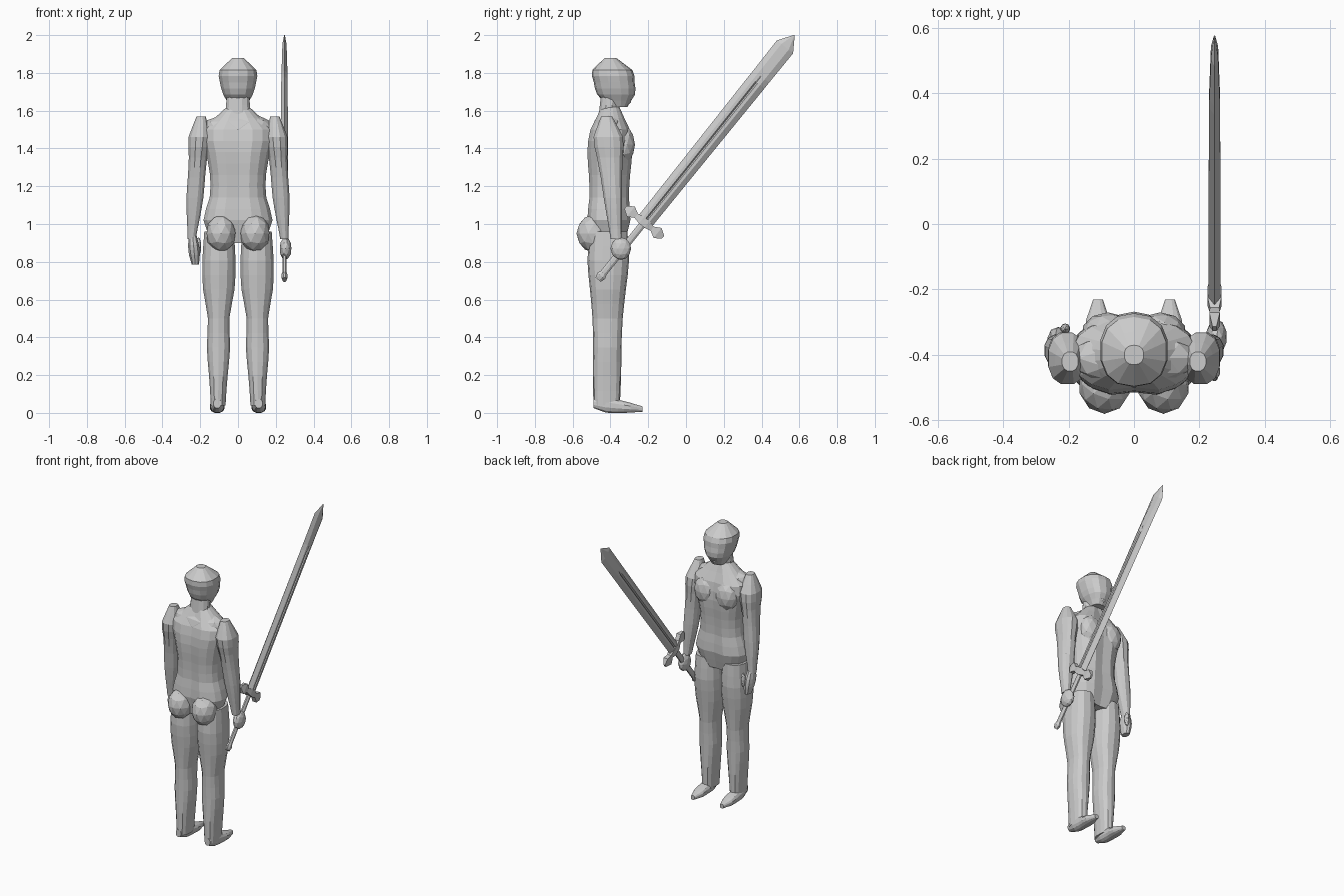
import bpy, bmesh, math
from mathutils import Vector

cube = bpy.data.objects.get("Cube")
if cube:
    bpy.data.objects.remove(cube, do_unlink=True)

grey = bpy.data.materials.new("plain grey")
grey.use_nodes = True
grey.diffuse_color = (.6, .6, .6, 1)
shader = grey.node_tree.nodes["Principled BSDF"]
shader.inputs["Base Color"].default_value = grey.diffuse_color

RIGHTWARD, FORWARD, UPWARD = Vector((1, 0, 0)), Vector((0, 1, 0)), Vector((0, 0, 1))


def finish(name, bm):
    """Turn a bmesh into a grey, flat-shaded object."""
    bmesh.ops.recalc_face_normals(bm, faces=bm.faces)
    mesh = bpy.data.meshes.new(name)
    bm.to_mesh(mesh)
    bm.free()
    mesh.materials.append(grey)
    bpy.context.collection.objects.link(bpy.data.objects.new(name, mesh))


def loft(name, rings):
    """Skin a closed tube through equal-length rings of points."""
    bm = bmesh.new()
    rows = [[bm.verts.new(point) for point in ring] for ring in rings]
    for lower, upper in zip(rows, rows[1:]):
        for i in range(len(lower)):
            bm.faces.new((lower[i - 1], lower[i], upper[i], upper[i - 1]))
    bm.faces.new(rows[0])
    bm.faces.new(rows[-1])
    finish(name, bm)


def sample(values, t):
    """Read a smooth curve through evenly spaced values, t from zero to one."""
    last = len(values) - 1
    i = min(int(t * last), last - 1)
    f = t * last - i
    a, b = values[i], values[i + 1]
    before, after = values[max(i - 1, 0)], values[min(i + 2, last)]
    slope_a, slope_b = (b - before) / 2, (after - a) / 2
    ease = f * f * (3 - 2 * f)
    return (a + (b - a) * ease + slope_a * f * (1 - f) ** 2
            - slope_b * f * f * (1 - f))


def tube(name, start, end, widths, depths, sides=12, steps=2, square=.85,
         across=RIGHTWARD, deep=FORWARD, groove=0):
    """Loft ovals along a line; groove dents the front and back centre lines."""
    start, end = Vector(start), Vector(end)
    count = (len(widths) - 1) * steps
    rings = []
    for k in range(count + 1):
        t = k / count
        w, d = sample(widths, t), sample(depths, t)
        ring = []
        for i in range(sides):
            angle = math.tau * (i + .5) / sides
            c, s = math.cos(angle), math.sin(angle)
            u = math.copysign(abs(c) ** square, c)
            v = math.copysign(abs(s) ** square, s)
            v *= 1 - groove * max(0, 1 - abs(u) * 4)
            ring.append(start.lerp(end, t) + across * w * u + deep * d * v)
        rings.append(ring)
    loft(name, rings)


def blob(name, centre, radii):
    """Faceted ellipsoid."""
    bm = bmesh.new()
    bmesh.ops.create_icosphere(bm, subdivisions=2, radius=1)
    bmesh.ops.scale(bm, vec=radii, verts=bm.verts)
    bmesh.ops.translate(bm, vec=centre, verts=bm.verts)
    finish(name, bm)


# Torso, neck and head
tube("torso", (0, -.41, .9), (0, -.4, 1.62),
     widths=(.14, .185, .152, .15, .172, .19, .06),
     depths=(.09, .12, .11, .115, .125, .11, .05), sides=18, groove=.12)
blob("shoulder_yoke", centre=(0, -.41, 1.5), radii=(.2, .09, .09))
tube("neck", (0, -.415, 1.56), (0, -.4, 1.7), widths=(.07, .06), depths=(.05, .05))
tube("head", (0, -.36, 1.62), (0, -.4, 1.88),
     widths=(.045, .08, .098, .1, .03), depths=(.05, .1, .108, .106, .03), sides=14)
blob("nose", centre=(0, -.3, 1.69), radii=(.02, .02, .03))
blob("mouth", centre=(0, -.31, 1.65), radii=(.03, .02, .015))

# Paired body parts
for side, label in ((1, "left"), (-1, "right")):
    blob("buttock_" + label, centre=(side * .09, -.49, .95), radii=(.08, .09, .1))
    blob("chest_muscle_" + label, centre=(side * .08, -.33, 1.42), radii=(.08, .06, .1))
    tube("leg_" + label, (side * .105, -.42, .04), (side * .1, -.41, .96),
         widths=(.04, .05, .063, .058, .085, .09, .08),
         depths=(.07, .075, .075, .08, .095, .11, .1), sides=14)
    tube("foot_" + label, (side * .11, -.49, .05), (side * .11, -.23, .02),
         widths=(.02, .036, .038, .038, .015),
         depths=(.025, .042, .036, .027, .015), deep=UPWARD)
    tube("arm_" + label, (side * .245, -.37, .92), (side * .195, -.42, 1.57),
         widths=(.022, .035, .046, .047, .05, .06, .025),
         depths=(.03, .04, .05, .058, .07, .08, .03))

# Open right hand with thumb, closed left hand around the grip
tube("open_hand", (-.226, -.35, .785), (-.24, -.37, .94),
     widths=(.02, .03, .03, .022), depths=(.03, .042, .044, .03), sides=10)
blob("thumb", centre=(-.21, -.32, .88), radii=(.015, .016, .05))
blob("gripping_hand", centre=(.252, -.345, .87), radii=(.032, .055, .06))

# Sword directions: along the blade and across it
POMMEL, TIP = Vector((.246, -.465, .705)), Vector((.246, .574, 2))
ALONG = (TIP - POMMEL).normalized()
ACROSS = ALONG.cross(RIGHTWARD)
GUARD = POMMEL + ALONG * .39

# Blade: sharp edges, bevels and a central groove that ends before the tip
rings = []
for centre, width, thickness, floor in (
        (GUARD, .046, .019, .5), (TIP - ALONG * .32, .053, .017, .5),
        (TIP - ALONG * .28, .053, .016, 1), (TIP - ALONG * .08, .055, .011, 1),
        (TIP, .002, .002, 1)):
    half = ((-1, 0), (-.45, 1), (-.14, 1), (0, floor), (.14, 1), (.45, 1))
    outline = half + tuple((-a, -b) for a, b in half)
    rings.append([centre + ACROSS * width * a + RIGHTWARD * thickness * b
                  for a, b in outline])
loft("sword_blade", rings)

# Grip, pommel and crossguard with flared ends
tube("sword_grip", POMMEL, GUARD, widths=(.012, .012), depths=(.02, .02),
     sides=8, square=1, deep=ACROSS)
tube("sword_pommel", POMMEL, POMMEL + ALONG * .05, widths=(.01, .018, .01),
     depths=(.018, .028, .018), sides=8, square=1, deep=ACROSS)
flare = (.01, .034, .014, .022)
thick = (.006, .016, .014, .022)
tube("sword_guard", GUARD - ACROSS * .127, GUARD + ACROSS * .127,
     widths=thick + thick[::-1], depths=flare + flare[::-1],
     sides=4, steps=1, square=0, deep=ALONG)
